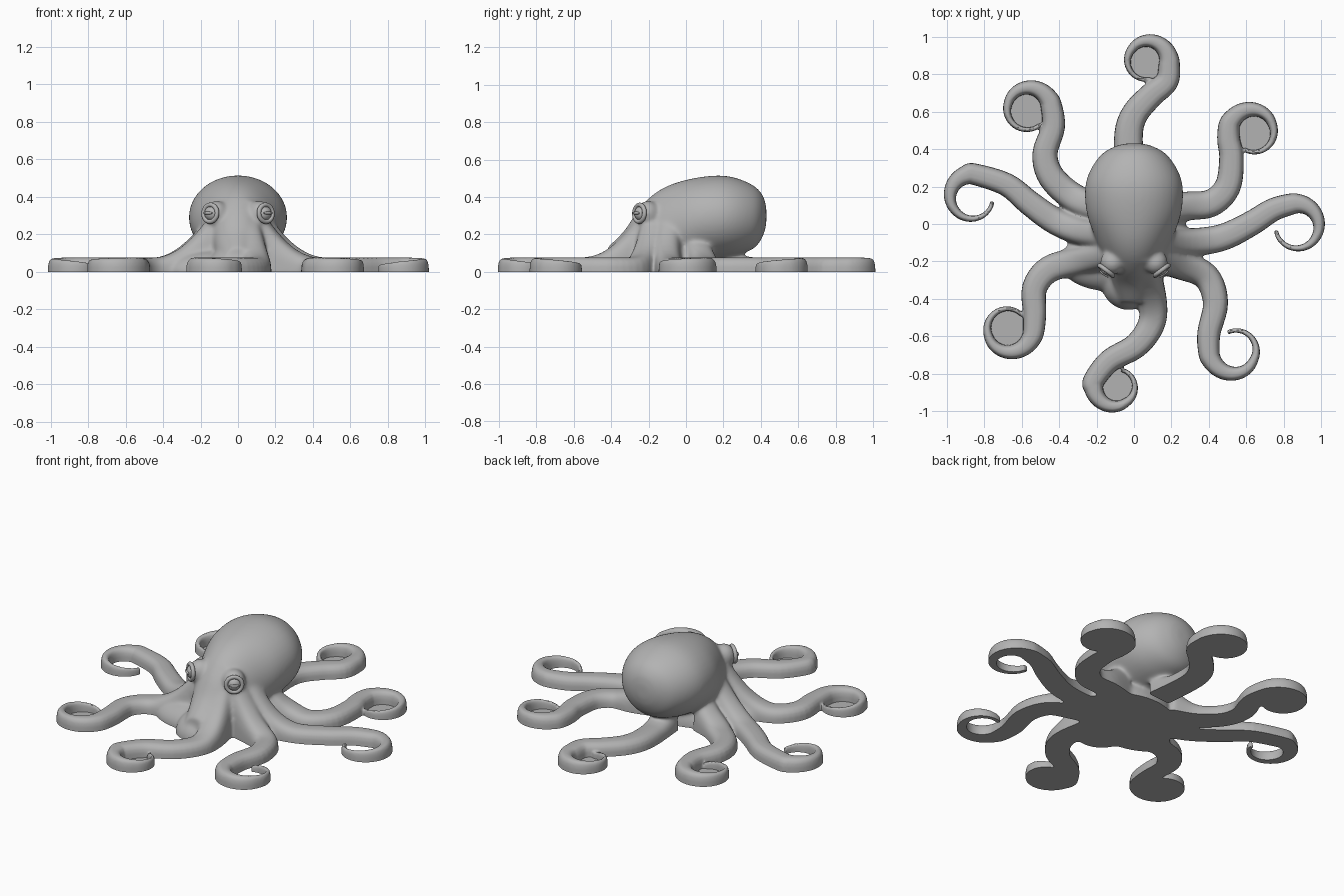
import bpy, bmesh
from math import sin, cos, pi, radians, hypot
from mathutils import Vector

cube = bpy.data.objects.get("Cube")
if cube:
    bpy.data.objects.remove(cube)

skin = bpy.data.materials.new("skin_grey")
skin.use_nodes = True
GREY = (0.45, 0.45, 0.45, 1)
skin.diffuse_color = GREY
skin.node_tree.nodes["Principled BSDF"].inputs["Base Color"].default_value = GREY


def finish(bm, name):
    me = bpy.data.meshes.new(name)
    bm.to_mesh(me)
    bm.free()
    me.materials.append(skin)
    ob = bpy.data.objects.new(name, me)
    bpy.context.collection.objects.link(ob)
    return ob


def loft(bm, rings):
    """Skin a list of closed rings and cap both ends."""
    rows = [[bm.verts.new(p) for p in ring] for ring in rings]
    n = len(rows[0])
    faces = [bm.faces.new((a[i], a[(i + 1) % n], b[(i + 1) % n], b[i]))
             for a, b in zip(rows, rows[1:]) for i in range(n)]
    faces += [bm.faces.new(rows[0][::-1]), bm.faces.new(rows[-1])]
    bmesh.ops.recalc_face_normals(bm, faces=faces)


def spline(pts, sub):
    """Smooth curve through all points."""
    p = [pts[0] * 2 - pts[1]] + pts + [pts[-1] * 2 - pts[-2]]
    out = []
    for a, b, c, d in zip(p, p[1:], p[2:], p[3:]):
        for k in range(sub):
            t = k / sub
            out.append(0.5 * (2 * b + (c - a) * t + (2 * a - 5 * b + 4 * c - d) * t**2
                              + (3 * b - a - 3 * c + d) * t**3))
    return out + [pts[-1]]


def power(v, e):
    return abs(v)**e * (1 if v >= 0 else -1)


# Tentacle: path points from the body, then a spiral (centre, radii, angles)
CURL, SUB = 16, 5


def tentacle(bm, roots, centre, radii, angles):
    c = Vector(centre)
    pts = [Vector(r) for r in roots]
    for i in range(CURL + 1):
        s = i / CURL
        a = radians(angles[0] + (angles[1] - angles[0]) * s)
        r = radii[0] + (radii[1] - radii[0]) * min(1, 2 * s)
        pts.append(c + Vector((cos(a), sin(a))) * r)
    path = spline(pts, SUB)
    start = len(roots) * SUB
    rings = []
    for i, p in enumerate(path):
        tan = (path[min(i + 1, len(path) - 1)] - path[max(i - 1, 0)]).normalized()
        side = Vector((-tan.y, tan.x))
        s = max(0, (i - start) / (len(path) - 1 - start))
        early = max(0, 1 - i / start)
        w = 0.011 + 0.046 * (1 - s)**1.8 + 0.025 * early
        near = max(0, (0.47 - hypot(p.x, p.y + 0.1)) / 0.3)
        h = 0.077 - 0.04 * s**2 + 0.22 * near**2
        ring = []
        for k in range(20):
            t = 2 * pi * k / 20
            q = p + side * w * power(cos(t), 0.7)
            z = h * power(sin(t), 0.7) if sin(t) > 0 else 0.04 * power(sin(t), 0.3)
            ring.append((q.x, q.y, z))
        rings.append(ring)
    loft(bm, rings)


TENTACLES = [
    ([(.05, -.2), (.1, -.42), (.09, -.54), (.01, -.65), (-.13, -.73)],
     (-.09, -.87), (.13, .095), (165, 435)),
    ([(-.01, .2), (-.03, .45), (0, .58), (.09, .685), (.175, .76)],
     (.065, .87), (.125, .1), (-10, 283)),
    ([(-.18, .08), (-.32, .14), (-.44, .25), (-.475, .375), (-.43, .52)],
     (-.57, .61), (.13, .107), (10, 310)),
    ([(-.15, -.06), (-.28, -.04), (-.42, .015), (-.555, .11), (-.68, .21)],
     (-.865, .14), (.127, .112), (85, 350)),
    ([(-.15, -.17), (-.3, -.2), (-.45, -.24), (-.53, -.34), (-.53, -.48)],
     (-.675, -.56), (.14, .108), (-5, -317)),
    ([(.12, -.18), (.25, -.22), (.385, -.28), (.435, -.42), (.4, -.58)],
     (.545, -.675), (.145, .107), (185, 475)),
    ([(.13, -.09), (.27, -.1), (.46, -.075), (.62, 0), (.74, .075)],
     (.87, -.015), (.125, .115), (105, -170)),
    ([(.16, .06), (.28, .095), (.41, .11), (.5, .2), (.52, .35), (.505, .45)],
     (.64, .49), (.137, .107), (165, -120)),
]

bm = bmesh.new()
for spec in TENTACLES:
    tentacle(bm, *spec)

# Mantle and head: elliptical sections as (y, half width, bottom, top)
SECTIONS = [(.43, .04, .26, .34), (.415, .1, .2, .4), (.37, .175, .13, .455),
            (.28, .237, .09, .498), (.18, .262, .07, .515), (.05, .25, .05, .502),
            (-.08, .205, 0, .467), (-.18, .165, -.04, .41), (-.26, .13, -.04, .325),
            (-.33, .11, -.04, .22), (-.42, .08, -.04, .13)]
rows = spline([Vector(s) for s in SECTIONS], 4)
loft(bm, [[(r[1] * cos(t), r[0], (r[2] + r[3]) / 2 + (r[3] - r[2]) / 2 * sin(t))
           for t in (2 * pi * k / 40 for k in range(40))] for r in rows])


def blob(bm, centre, size):
    made = bmesh.ops.create_uvsphere(bm, u_segments=32, v_segments=16, radius=1)["verts"]
    for v in made:
        v.co = Vector([c + s * x for c, s, x in zip(centre, size, v.co)])


# Base, neck and webbing between the arms, then the eye mounds
blob(bm, (0, -.07, 0), (.29, .24, .2))
blob(bm, (-.13, -.2, 0), (.27, .16, .12))
blob(bm, (-.03, -.3, 0), (.15, .16, .13))
for sx in (-1, 1):
    blob(bm, (sx * .115, -.205, .31), (.066, .066, .07))

# Fuse everything into one skin
body = finish(bm, "octopus_body")
remesh = body.modifiers.new("fuse", 'REMESH')
remesh.mode = 'VOXEL'
remesh.voxel_size = 0.0075


def bake(ob):
    deps = bpy.context.evaluated_depsgraph_get()
    me = bpy.data.meshes.new_from_object(ob.evaluated_get(deps))
    ob.modifiers.clear()
    ob.data = me


bake(body)

# Blend the arm roots into the body, leaving the thin tips alone
group = body.vertex_groups.new(name="blend")
for v in body.data.vertices:
    d = hypot(v.co.x, v.co.y + 0.05)
    if v.co.z > 0.1:
        d = 0
    weight = min(1, max(0.04, (0.55 - d) / 0.15))
    group.add([v.index], weight, 'REPLACE')
smooth = body.modifiers.new("blend", 'SMOOTH')
smooth.factor = 0.5
smooth.iterations = 40
smooth.vertex_group = "blend"
bake(body)

# Flat underside
bm = bmesh.new()
bm.from_mesh(body.data)
cut = bmesh.ops.bisect_plane(bm, geom=bm.verts[:] + bm.edges[:] + bm.faces[:],
                             plane_co=(0, 0, 0), plane_no=(0, 0, 1), clear_inner=True)
bmesh.ops.holes_fill(bm, edges=[e for e in bm.edges if e.is_boundary], sides=0)
bm.to_mesh(body.data)
bm.free()
if not body.data.materials:
    body.data.materials.append(skin)

# Eyes: eyeball, round lid and a slit pupil, facing outward and forward
parts = [body]
for side, sx in (("left", 1), ("right", -1)):
    out = Vector((sx * .6, -.8, .05)).normalized()
    turn = out.to_track_quat('Z', 'Y')
    centre = Vector((sx * .115, -.205, .31))

    bm = bmesh.new()
    blob(bm, (0, 0, .038), (.042, .042, .04))
    ball = finish(bm, side + "_eyeball")

    bm = bmesh.new()
    blob(bm, (0, 0, .077), (.03, .008, .007))
    pupil = finish(bm, side + "_pupil")

    bpy.ops.mesh.primitive_torus_add(major_radius=.045, minor_radius=.012,
                                     major_segments=40, minor_segments=14)
    lid = bpy.context.object
    lid.name = side + "_eyelid"
    lid.data.materials.append(skin)
    for v in lid.data.vertices:
        v.co.z += .055
    for ob in (ball, pupil, lid):
        ob.rotation_mode = 'QUATERNION'
        ob.rotation_quaternion = turn
        ob.location = centre
        parts.append(ob)

bpy.ops.object.select_all(action='DESELECT')
for ob in parts:
    ob.select_set(True)
bpy.context.view_layer.objects.active = body
bpy.ops.object.shade_smooth_by_angle(angle=radians(40))
